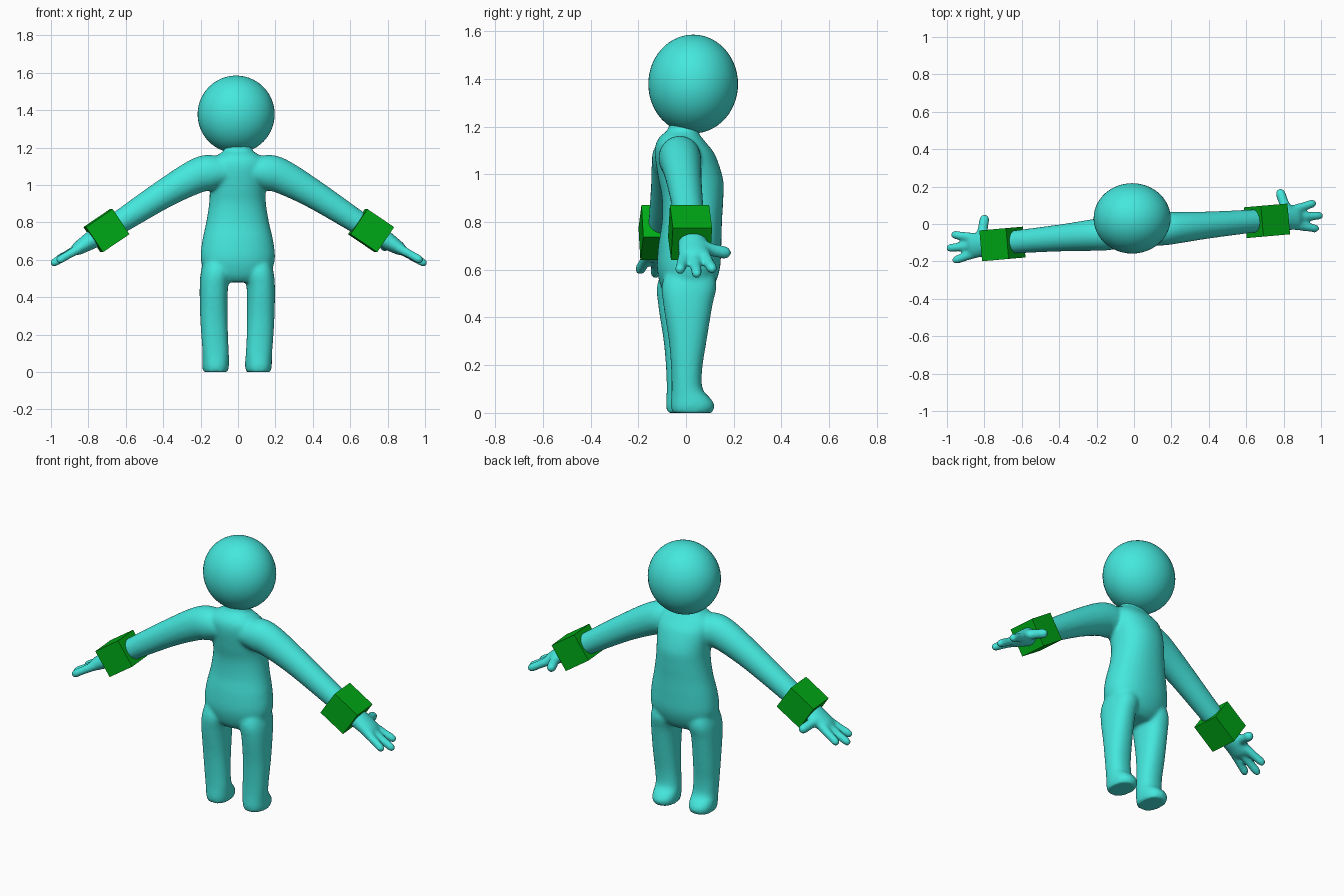
import bpy, bmesh
from math import cos, sin, pi, radians
from mathutils import Matrix, Vector

cube = bpy.data.objects.get("Cube")
if cube:
    bpy.data.objects.remove(cube, do_unlink=True)

YAW = Matrix.Rotation(radians(5), 4, 'Z')   # the whole figure is turned slightly
ARM_Y = -0.04


def material(name, rgb):
    m = bpy.data.materials.new(name)
    m.use_nodes = True
    m.diffuse_color = (*rgb, 1)
    m.node_tree.nodes["Principled BSDF"].inputs["Base Color"].default_value = (*rgb, 1)
    return m


turquoise = material("turquoise skin", (0.06, 0.82, 0.745))
green = material("green band", (0.0, 0.41, 0.008))


def finish(name, bm, mat):
    bmesh.ops.recalc_face_normals(bm, faces=bm.faces)
    mesh = bpy.data.meshes.new(name)
    bm.to_mesh(mesh)
    bm.free()
    mesh.materials.append(mat)
    obj = bpy.data.objects.new(name, mesh)
    bpy.context.collection.objects.link(obj)
    return obj


def spline(rows, steps=5):
    """Catmull-Rom curve through rows of numbers."""
    rows = [Vector(r) for r in rows]
    out = []
    for i in range(len(rows) - 1):
        a, b = rows[i], rows[i + 1]
        ta = (b - rows[max(i - 1, 0)]) / 2
        tb = (rows[min(i + 2, len(rows) - 1)] - a) / 2
        for k in range(steps):
            t = k / steps
            out.append(a * (2*t**3 - 3*t**2 + 1) + ta * (t**3 - 2*t**2 + t)
                       + b * (3*t**2 - 2*t**3) + tb * (t**3 - t**2))
    return out + [rows[-1]]


def loft(bm, rings, power=2.0, n=36):
    """Closed skin over rings of (centre, half axis u, half axis v)."""
    loops = []
    for c, u, v in rings:
        loop = []
        for i in range(n):
            a, b = cos(2 * pi * i / n), sin(2 * pi * i / n)
            k = (abs(a) ** power + abs(b) ** power) ** (-1 / power)
            loop.append(bm.verts.new(c + u * a * k + v * b * k))
        loops.append(loop)
    for p, q in zip(loops, loops[1:]):
        for i in range(n):
            j = (i + 1) % n
            bm.faces.new((p[i], p[j], q[j], q[i]))
    bm.faces.new(loops[0])
    bm.faces.new(loops[-1])


def upright(bm, rows, power):
    """Rows of z, centre x, half width, back y, front y."""
    loft(bm, [(Vector((x, (b + f) / 2, z)), Vector((w, 0, 0)), Vector((0, (f - b) / 2, 0)))
              for z, x, w, b, f in spline(rows)], power)


def limb(bm, pts, side):
    """Points of x, y, z, half width, half thickness, followed along the path."""
    cs = [Vector((side * p[0], p[1], p[2])) for p in pts]
    rings = []
    for i, p in enumerate(pts):
        d = (cs[min(i + 1, len(cs) - 1)] - cs[max(i - 1, 0)]).normalized()
        across = d.cross(Vector((0, 0, 1))).normalized()
        rings.append((cs[i], across * p[3], d.cross(across) * p[4]))
    loft(bm, rings)


def finger(bm, base, tip, r, side):
    a, b = Vector(base), Vector(tip)
    steps = ((0, 1.15), (0.5, 1), (0.85, 1), (0.96, 0.75), (1, 0.35))
    limb(bm, [(*a.lerp(b, t), r * s, r * s) for t, s in steps], side)


# Torso and neck
bm = bmesh.new()
upright(bm, [
    (0.48, 0, 0.10, -0.07, 0.07), (0.52, 0, 0.165, -0.10, 0.11),
    (0.60, 0, 0.198, -0.12, 0.14), (0.70, 0, 0.19, -0.115, 0.147),
    (0.80, 0, 0.168, -0.10, 0.15), (0.90, 0, 0.152, -0.10, 0.156),
    (0.98, 0, 0.15, -0.115, 0.155), (1.08, 0, 0.16, -0.13, 0.122),
    (1.13, 0, 0.15, -0.125, 0.085), (1.162, 0, 0.11, -0.105, 0.06),
    (1.19, 0, 0.075, -0.075, 0.05), (1.27, 0, 0.07, -0.06, 0.06)], 2.2)

for side in (1, -1):
    # Leg and foot
    upright(bm, [(z, side * x - 0.004, w, b, f) for z, x, w, b, f in (
        (0, 0.115, 0.064, -0.068, 0.10), (0.03, 0.115, 0.071, -0.073, 0.110),
        (0.06, 0.115, 0.071, -0.072, 0.094), (0.10, 0.116, 0.070, -0.07, 0.06),
        (0.18, 0.121, 0.071, -0.072, 0.057), (0.30, 0.126, 0.073, -0.082, 0.075),
        (0.45, 0.126, 0.075, -0.105, 0.10), (0.54, 0.115, 0.078, -0.11, 0.118),
        (0.64, 0.10, 0.065, -0.07, 0.09))], 2.3)
    # Arm and palm
    limb(bm, spline([
        (0.06, ARM_Y, 1.07, 0.08, 0.07), (0.15, ARM_Y, 1.067, 0.088, 0.095),
        (0.23, ARM_Y, 1.046, 0.084, 0.092), (0.40, ARM_Y, 0.953, 0.072, 0.077),
        (0.64, ARM_Y, 0.80, 0.062, 0.062), (0.78, ARM_Y, 0.712, 0.062, 0.05),
        (0.83, ARM_Y, 0.681, 0.066, 0.042), (0.87, ARM_Y, 0.656, 0.065, 0.034),
        (0.89, ARM_Y, 0.644, 0.045, 0.02)]), side)
    # Fingers and thumb
    for base_y, tip in ((0.0, (0.978, 0.03, 0.594)), (-0.04, (1.01, -0.042, 0.574)),
                        (-0.08, (0.982, -0.113, 0.591))):
        finger(bm, (0.85, base_y, 0.666), tip, 0.023, side)
    finger(bm, (0.825, -0.02, 0.695), (0.788, 0.118, 0.667), 0.027, side)

bm.transform(YAW)
body = finish("body", bm, turquoise)
remesh = body.modifiers.new("blend", 'REMESH')
remesh.mode = 'VOXEL'
remesh.voxel_size = 0.009
remesh.use_smooth_shade = True
smooth = body.modifiers.new("soften", 'SMOOTH')
smooth.factor = 0.5
smooth.iterations = 9

# Head
bm = bmesh.new()
bmesh.ops.create_uvsphere(bm, u_segments=48, v_segments=28, radius=1)
bm.transform(Matrix.Translation((-0.01, 0.03, 1.378)) @ Matrix.Diagonal((0.206, 0.188, 0.207, 1)))
for f in bm.faces:
    f.smooth = True
finish("head", bm, turquoise)

# Square wrist bands
for side, name in ((1, "left_wrist_band"), (-1, "right_wrist_band")):
    bm = bmesh.new()
    bmesh.ops.create_cube(bm, size=1)
    bm.transform(YAW @ Matrix.Translation((side * 0.710, ARM_Y - 0.005, 0.756))
                 @ Matrix.Rotation(side * radians(34), 4, 'Y')
                 @ Matrix.Diagonal((0.172, 0.165, 0.162, 1)))
    finish(name, bm, green)
